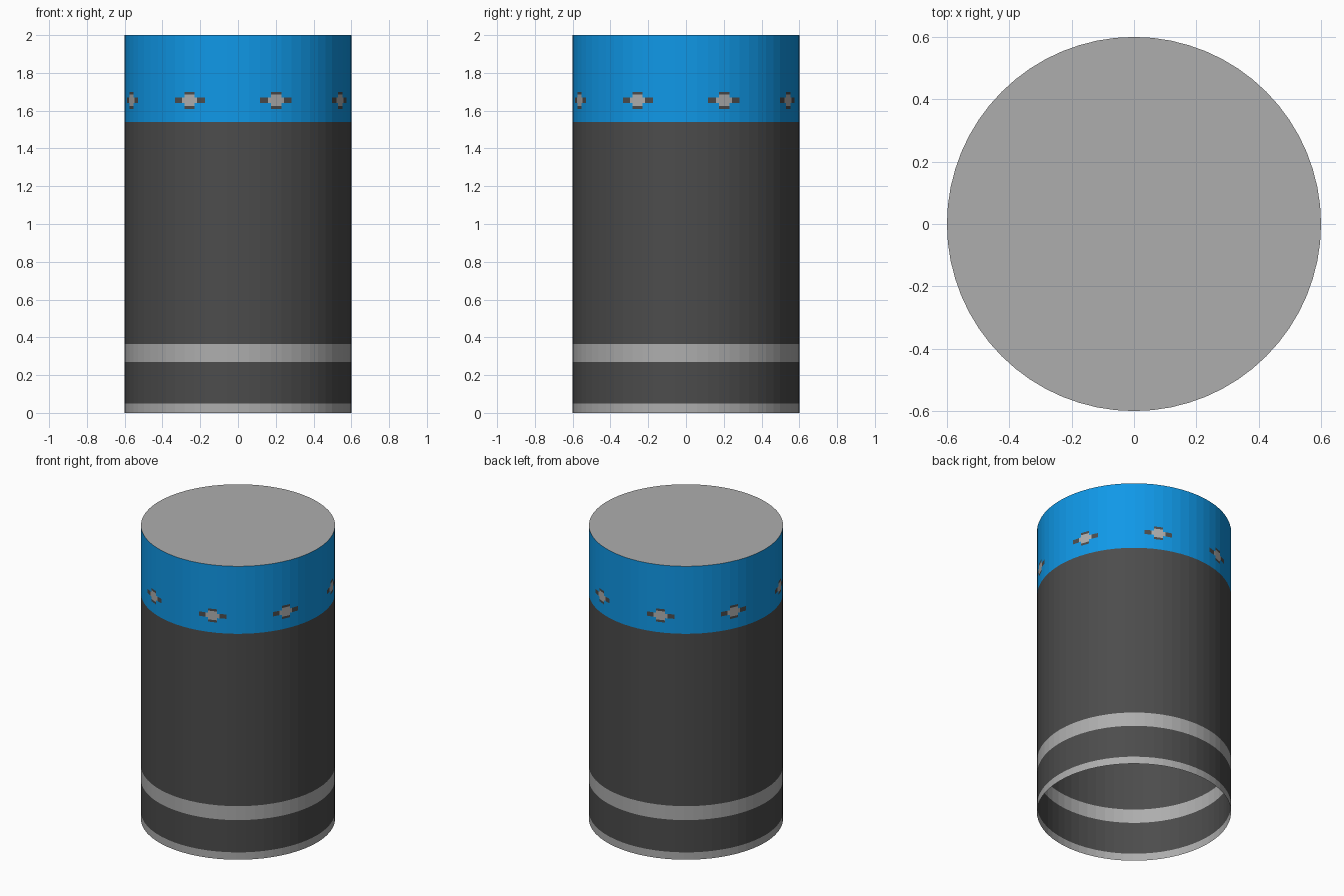
import bpy, bmesh, math

if "Cube" in bpy.data.objects:
    bpy.data.objects.remove(bpy.data.objects["Cube"])

R, SIDES, SUB = 0.6, 64, 4
COLS = SIDES * SUB


def material(name, rgb):
    m = bpy.data.materials.new(name)
    m.diffuse_color = (*rgb, 1)
    m.use_nodes = True
    m.node_tree.nodes["Principled BSDF"].inputs["Base Color"].default_value = m.diffuse_color
    return m


blue = material("bright blue", (0.005, 0.314, 0.80))
dark = material("charcoal", (0.072, 0.072, 0.072))
grey = material("light grey", (0.42, 0.42, 0.42))


def ring_point(i, sub):
    """Point i on the faceted outline, each facet split into sub pieces."""
    k, t = divmod(i, sub)
    a, b = (2 * math.pi * j / SIDES for j in (k, k + 1))
    return (R * ((1 - t / sub) * math.cos(a) + t / sub * math.cos(b)),
            R * ((1 - t / sub) * math.sin(a) + t / sub * math.sin(b)))


def finish(name, bm, mats):
    me = bpy.data.meshes.new(name)
    bm.to_mesh(me)
    bm.free()
    for m in mats:
        me.materials.append(m)
    ob = bpy.data.objects.new(name, me)
    bpy.context.collection.objects.link(ob)
    return ob


def band(name, heights, mats, sub=1, rule=None):
    """Open cylindrical sheet through the given heights."""
    bm = bmesh.new()
    n = SIDES * sub
    rows = [[bm.verts.new((*ring_point(i, sub), z)) for i in range(n)] for z in heights]
    for lo, hi in zip(rows, rows[1:]):
        for i in range(n):
            j = (i + 1) % n
            f = bm.faces.new((lo[i], lo[j], hi[j], hi[i]))
            if rule:
                f.material_index = rule(f.calc_center_median())
    return finish(name, bm, mats)


MARK_Z, MARK_ANGLE = 1.655, math.radians(19.69)


def mark_rule(c):
    """Eight small winged marks: 0 blue, 1 dark outline, 2 light centre."""
    step = math.pi / 4
    a = (math.atan2(c.y, c.x) - MARK_ANGLE + step / 2) % step - step / 2
    u, v = abs(a * R), abs(c.z - MARK_Z)
    if (u < 0.045 and v < 0.015) or (u < 0.03 and v < 0.03):
        return 2
    if (u < 0.09 and v < 0.015) or (u < 0.03 and v < 0.045):
        return 1
    return 0


# Plain bands of the body
band("base_rim", (0, 0.05), [grey])
band("lower_body", (0.05, 0.27), [dark])
band("stripe", (0.27, 0.365), [grey])
band("main_body", (0.365, 1.54), [dark])

# Blue band with the painted marks
zs = [1.54] + [MARK_Z + 0.015 * k for k in range(-3, 4)] + [2.0]
band("blue_band", zs, [blue, dark, grey], SUB, mark_rule)

# Flat lid; the bottom stays open
bm = bmesh.new()
bm.faces.new([bm.verts.new((*ring_point(i, 1), 2.0)) for i in range(SIDES)])
finish("lid", bm, [grey])
